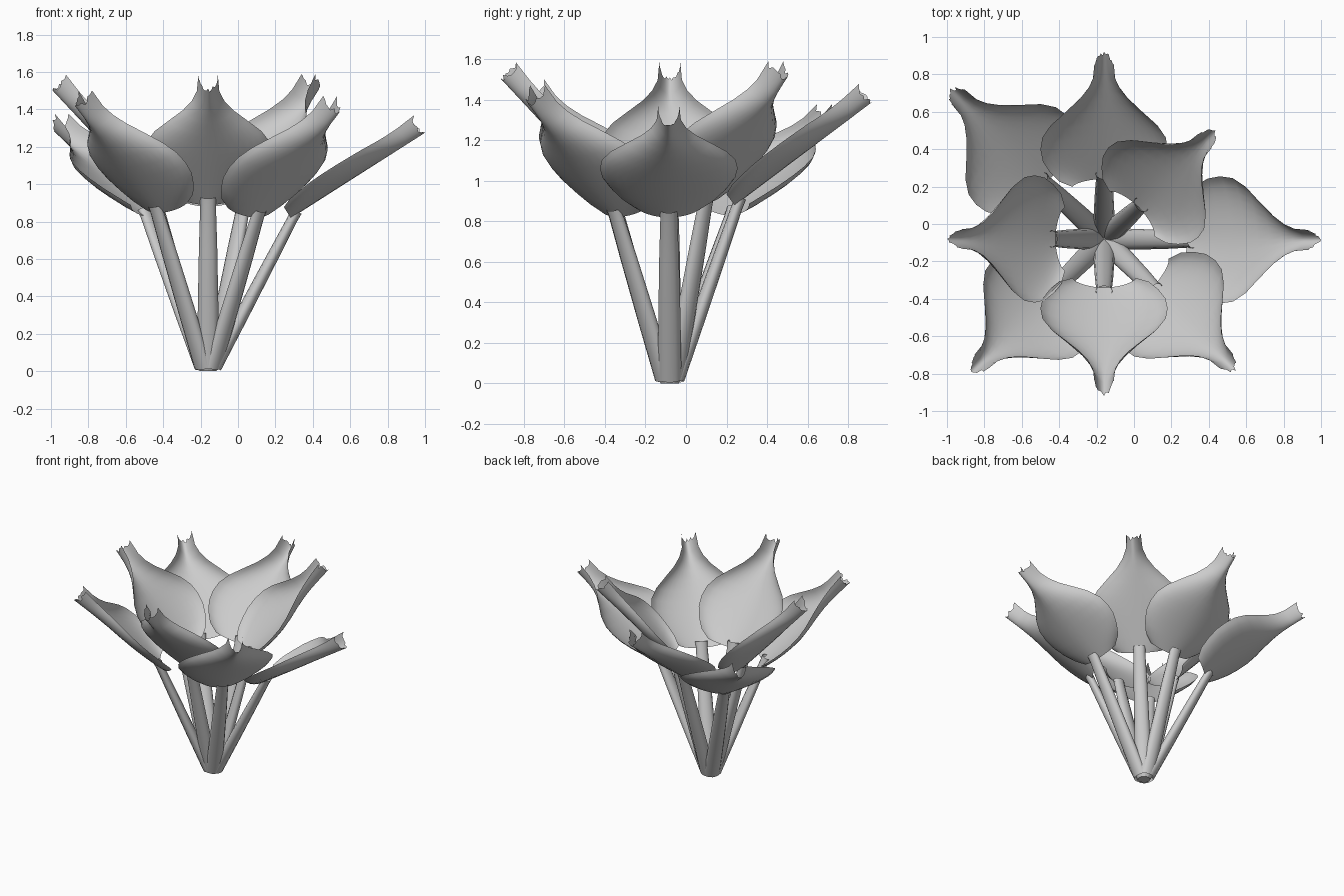
import bpy, math, random
from mathutils import Vector

if "Cube" in bpy.data.objects:
    bpy.data.objects.remove(bpy.data.objects["Cube"])

random.seed(4)
CENTRE = Vector((-0.16, -0.08, 0.0))
UP = Vector((0, 0, 1))

# Petal stations: distance along, half width, curl depth of the edges
STATIONS = [(0.0, 0.17, 0.07), (0.05, 0.24, 0.09), (0.12, 0.29, 0.1), (0.2, 0.328, 0.108),
            (0.28, 0.34, 0.11), (0.36, 0.33, 0.11), (0.44, 0.285, 0.108), (0.52, 0.21, 0.105),
            (0.6, 0.135, 0.1), (0.67, 0.087, 0.098), (0.74, 0.06, 0.1), (0.85, 0.052, 0.11)]

# direction name: (angle, tip xyz, pitch)
PETALS = {
    "east": (0, (1.0, -0.085, 1.275), 32.5),
    "north_east": (45, (0.435, 0.5, 1.515), 47),
    "north": (90, (-0.16, 0.92, 1.39), 37),
    "north_west": (135, (-0.985, 0.725, 1.285), 32.5),
    "west": (180, (-1.0, -0.08, 1.51), 47),
    "south_west": (225, (-0.87, -0.79, 1.42), 42.5),
    "south": (270, (-0.16, -0.92, 1.51), 47),
    "south_east": (315, (0.545, -0.785, 1.39), 42),
}


def add_mesh(name, verts, faces):
    mesh = bpy.data.meshes.new(name)
    mesh.from_pydata(verts, [], faces)
    obj = bpy.data.objects.new(name, mesh)
    bpy.context.collection.objects.link(obj)
    for p in mesh.polygons:
        p.use_smooth = True
    return obj


def grid_faces(rows, cols, wrap=False):
    n = cols if wrap else cols - 1
    return [(r * cols + c, r * cols + (c + 1) % cols,
             (r + 1) * cols + (c + 1) % cols, (r + 1) * cols + c)
            for r in range(rows - 1) for c in range(n)]


# Cupped petal sheet with a channelled, slightly ragged tip
def petal(name, base, along, side, normal):
    cols = 17
    verts = []
    for i, (t, half, depth) in enumerate(STATIONS):
        last = i == len(STATIONS) - 1
        for c in range(cols):
            v = 2 * c / (cols - 1) - 1
            tt = t + (random.uniform(-0.03, 0.0) if last and 0.1 < abs(v) < 0.95 else 0)
            lateral = half * math.sin(v * 1.3) / math.sin(1.3)
            verts.append(base + along * tt + side * lateral + normal * depth * abs(v) ** 1.7)
    add_mesh(name, verts, grid_faces(len(STATIONS), cols))


# Tapered, flattened stem tube, flaring slightly where it meets the petal
def stem(name, start, end, side):
    axis = (end - start).normalized()
    thick = axis.cross(side)
    profile = [(0, 0.058, 0.038), (0.35, 0.055, 0.036), (0.7, 0.049, 0.032),
               (0.95, 0.042, 0.028), (1, 0.045, 0.03)]
    sides = 12
    verts = []
    for t, w, d in profile:
        for k in range(sides):
            a = 2 * math.pi * k / sides
            verts.append(start.lerp(end, t) + side * w * math.cos(a) + thick * d * math.sin(a))
    add_mesh(name, verts, grid_faces(len(profile), sides, True))


for key, (angle, tip, pitch) in PETALS.items():
    a, p = math.radians(angle), math.radians(pitch)
    out = Vector((math.cos(a), math.sin(a), 0))
    side = Vector((-out.y, out.x, 0))
    along = out * math.cos(p) + UP * math.sin(p)
    normal = UP * math.cos(p) - out * math.sin(p)
    base = Vector(tip) - along * STATIONS[-1][0]
    petal(key + "_petal", base, along, side, normal)
    stem(key + "_stem", CENTRE + out * 0.035 + UP * 0.022,
         base + along * 0.045 + normal * 0.015, side)

# Small knot joining the stems at the bottom
bpy.ops.mesh.primitive_cone_add(vertices=12, radius1=0.045, radius2=0.07, depth=0.05,
                                location=(CENTRE.x, CENTRE.y, 0.025))
bpy.context.object.name = "stem_knot"
